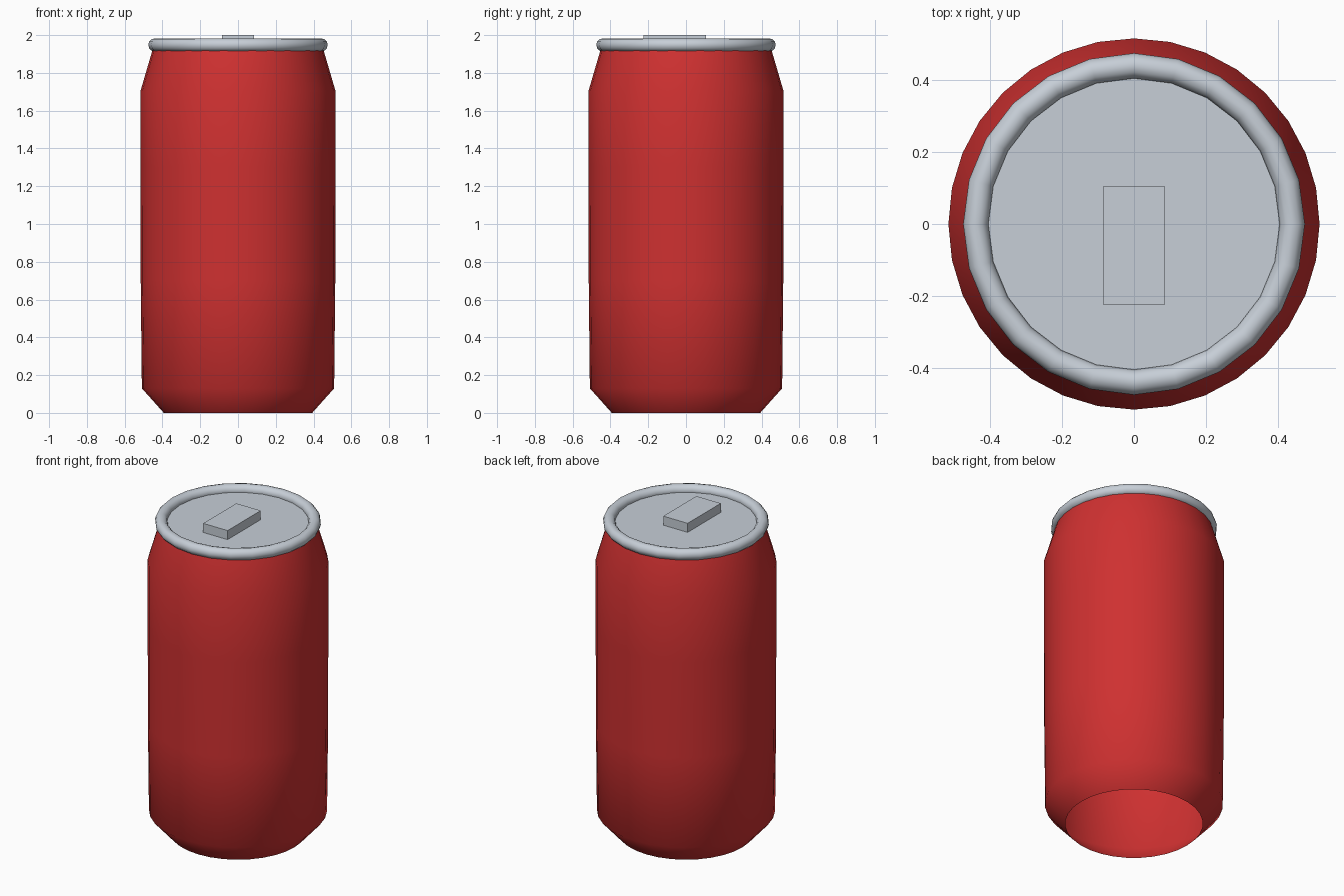
import bpy
import bmesh
import math

cube = bpy.data.objects.get("Cube")
if cube:
    bpy.data.objects.remove(cube, do_unlink=True)


def make_material(name, color):
    mat = bpy.data.materials.new(name)
    mat.use_nodes = True
    mat.diffuse_color = color
    mat.node_tree.nodes["Principled BSDF"].inputs["Base Color"].default_value = color
    return mat


def add_object(name, bm, mat, smooth):
    mesh = bpy.data.meshes.new(name)
    bm.to_mesh(mesh)
    bm.free()
    mesh.materials.append(mat)
    for face in mesh.polygons:
        face.use_smooth = smooth
    obj = bpy.data.objects.new(name, mesh)
    bpy.context.scene.collection.objects.link(obj)
    return obj


def lathe(name, profile, sides, mat, closed=False):
    """Turn a (radius, height) profile around the z axis."""
    bm = bmesh.new()
    rings = []
    for r, z in profile:
        angles = [math.tau * i / sides for i in range(sides)]
        rings.append([bm.verts.new((r * math.cos(a), r * math.sin(a), z)) for a in angles])
    pairs = list(zip(rings, rings[1:]))
    if closed:
        pairs.append((rings[-1], rings[0]))
    for low, high in pairs:
        for i in range(sides):
            j = (i + 1) % sides
            bm.faces.new((low[i], low[j], high[j], high[i]))
    bmesh.ops.recalc_face_normals(bm, faces=bm.faces)
    return add_object(name, bm, mat, True)


red = make_material("red paint", (0.62, 0.03, 0.03, 1))
metal = make_material("pale metal", (0.57, 0.62, 0.68, 1))

# Thin shell with tapered shoulder and foot, open underneath
lathe("can_body", [(0.393, 0), (0.509, 0.13), (0.515, 0.7), (0.516, 1.3),
                   (0.516, 1.705), (0.453, 1.92)], 32, red)

# Rounded rim
rim_profile = []
for i in range(12):
    a = math.tau * i / 12
    rim_profile.append((0.44 + 0.035 * math.cos(a), 1.948 + 0.035 * math.sin(a)))
lathe("top_rim", rim_profile, 24, metal, closed=True)

# Flat lid
bm = bmesh.new()
bmesh.ops.create_circle(bm, cap_ends=True, segments=24, radius=0.44)
lid = add_object("lid", bm, metal, False)
lid.location.z = 1.943

# Pull tab
bm = bmesh.new()
bmesh.ops.create_cube(bm, size=1)
bmesh.ops.scale(bm, vec=(0.17, 0.33, 0.06), verts=bm.verts)
tab = add_object("pull_tab", bm, metal, False)
tab.location = (0, -0.06, 1.97)
